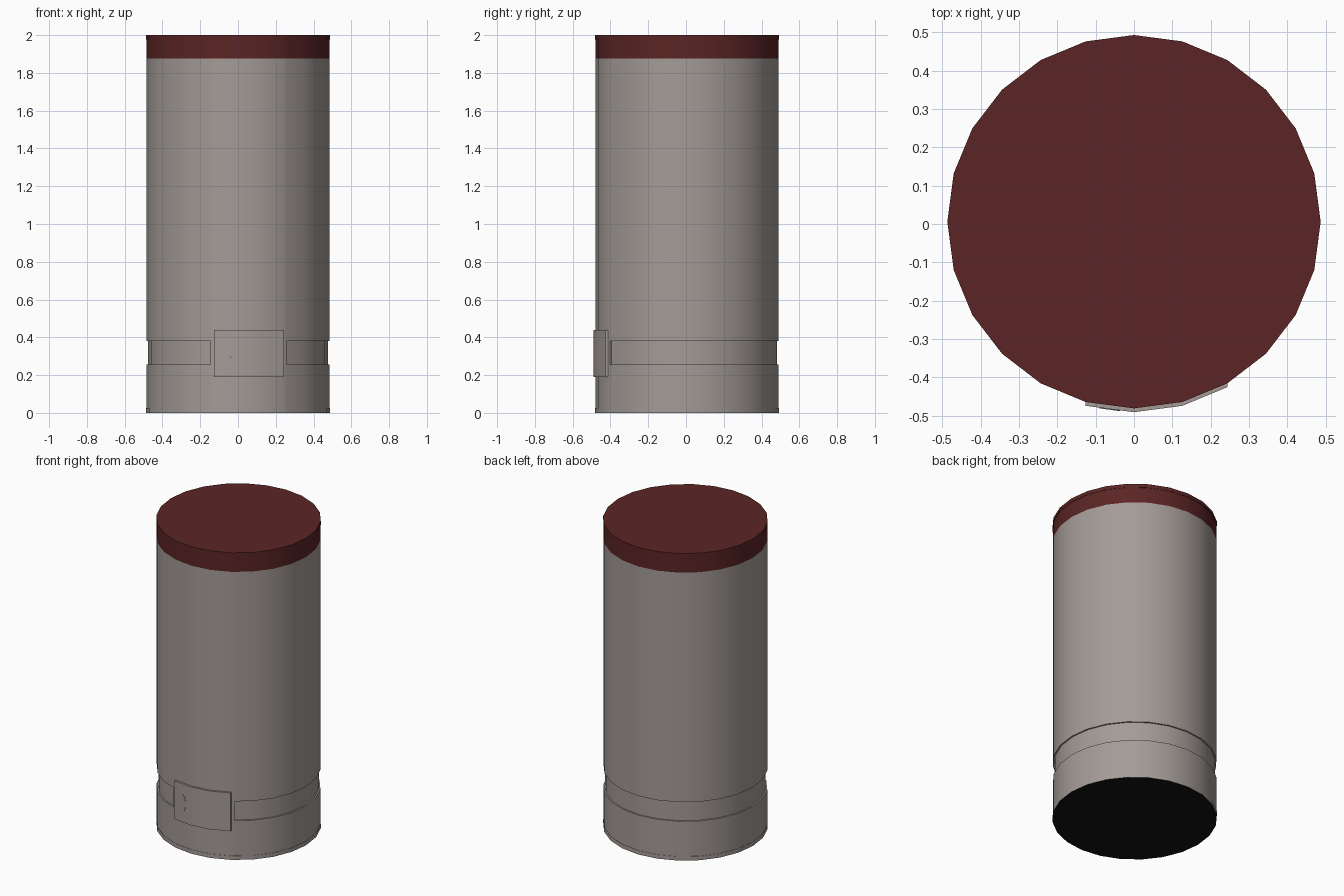
import bpy, bmesh
from math import sin, cos, radians
from mathutils import Matrix

cube = bpy.data.objects.get("Cube")
if cube:
    bpy.data.objects.remove(cube)

R, CY, STEP = 0.487, 0.006, 15      # radius, centre offset, degrees per side
DEPTH = 0.009                       # groove depth


def material(name, rgb):
    m = bpy.data.materials.new(name)
    m.use_nodes = True
    m.diffuse_color = (*rgb, 1)
    bsdf = m.node_tree.nodes["Principled BSDF"]
    bsdf.inputs["Base Color"].default_value = (*rgb, 1)
    bsdf.inputs["Roughness"].default_value = 0.6
    return m


GREY = material("warm grey", (0.37, 0.33, 0.31))
RED = material("dark red", (0.105, 0.018, 0.018))
BLACK = material("black", (0.006, 0.006, 0.006))


def on_side(angle, z, radius=R):
    """Point on the 24-sided prism; angle 0 is the front, positive towards +x."""
    r = radius * cos(radians(STEP / 2)) / cos(radians(angle % STEP - STEP / 2))
    a = radians(angle)
    return (r * sin(a), CY - r * cos(a), z)


def finish(bm, name, mats):
    bmesh.ops.recalc_face_normals(bm, faces=bm.faces)
    mesh = bpy.data.meshes.new(name)
    bm.to_mesh(mesh)
    bm.free()
    ob = bpy.data.objects.new(name, mesh)
    bpy.context.collection.objects.link(ob)
    for m in mats:
        mesh.materials.append(m)
    bpy.ops.object.select_all(action='DESELECT')
    ob.select_set(True)
    bpy.context.view_layer.objects.active = ob
    bpy.ops.object.shade_smooth_by_angle(angle=radians(30))
    return ob


# Canister body: stacked rings, with a groove that stops either side of the plate
START, END = 32.2, 342.4
columns = [(a, False) for a in (-15, 0, 15, 30, START)]
columns += [(START, True)]
columns += [(a, True) for a in range(45, 331, STEP)]
columns += [(END, True), (END, False)]
rows = [(0, 0, 0), (0.026, 0, 0), (0.026, 0.002, 0), (0.255, 0.002, 0), (0.255, 0.002, 1),
        (0.38, 0.002, 1), (0.38, 0.002, 0), (1.875, 0.002, 0), (1.976, 0.002, 0),
        (1.976, 0, 0), (2, 0, 0)]   # height, rim step, groove row

bm = bmesh.new()
rings = [[bm.verts.new(on_side(a, z, R - step - (DEPTH if groove and cut else 0)))
          for a, cut in columns] for z, step, groove in rows]
n = len(columns)
for low, high in zip(rings, rings[1:]):
    for i in range(n):
        j = (i + 1) % n
        bm.faces.new((low[i], low[j], high[j], high[i]))
bm.faces.new(rings[0][::-1])
bm.faces.new(rings[-1])
bmesh.ops.remove_doubles(bm, verts=bm.verts, dist=0.0001)
bm.normal_update()
for f in bm.faces:
    z = f.calc_center_median().z
    f.material_index = 1 if z > 1.876 else 2 if z < 0.001 else 0
finish(bm, "canister_body", (GREY, RED, BLACK))

# Latch plate wrapped over three sides at the front
bm = bmesh.new()
sections = []
for a in (-15, 0, 15, 30):
    loop = []
    for z, out in ((0.19, -0.01), (0.44, -0.01), (0.44, 0.004), (0.19, 0.004)):
        x, y, z = on_side(a, z)
        loop.append(bm.verts.new((x, y + out, z)))
    sections.append(loop)
for s, t in zip(sections, sections[1:]):
    for i in range(4):
        j = (i + 1) % 4
        bm.faces.new((s[i], s[j], t[j], t[i]))
bm.faces.new(sections[0])
bm.faces.new(sections[-1])
finish(bm, "latch_plate", (GREY,))

# Oval button on the left facet of the plate
bm = bmesh.new()
bmesh.ops.create_cone(bm, cap_ends=True, segments=24, radius1=1, radius2=1, depth=1)
x, y, z = on_side(-STEP / 2, 0.315)
bm.transform(Matrix.Translation((x, y - 0.01, z))
             @ Matrix.Rotation(radians(-STEP / 2), 4, 'Z')
             @ Matrix.Rotation(radians(90), 4, 'X')
             @ Matrix.Diagonal((0.027, 0.058, 0.004, 1)))
finish(bm, "latch_button", (GREY,))
